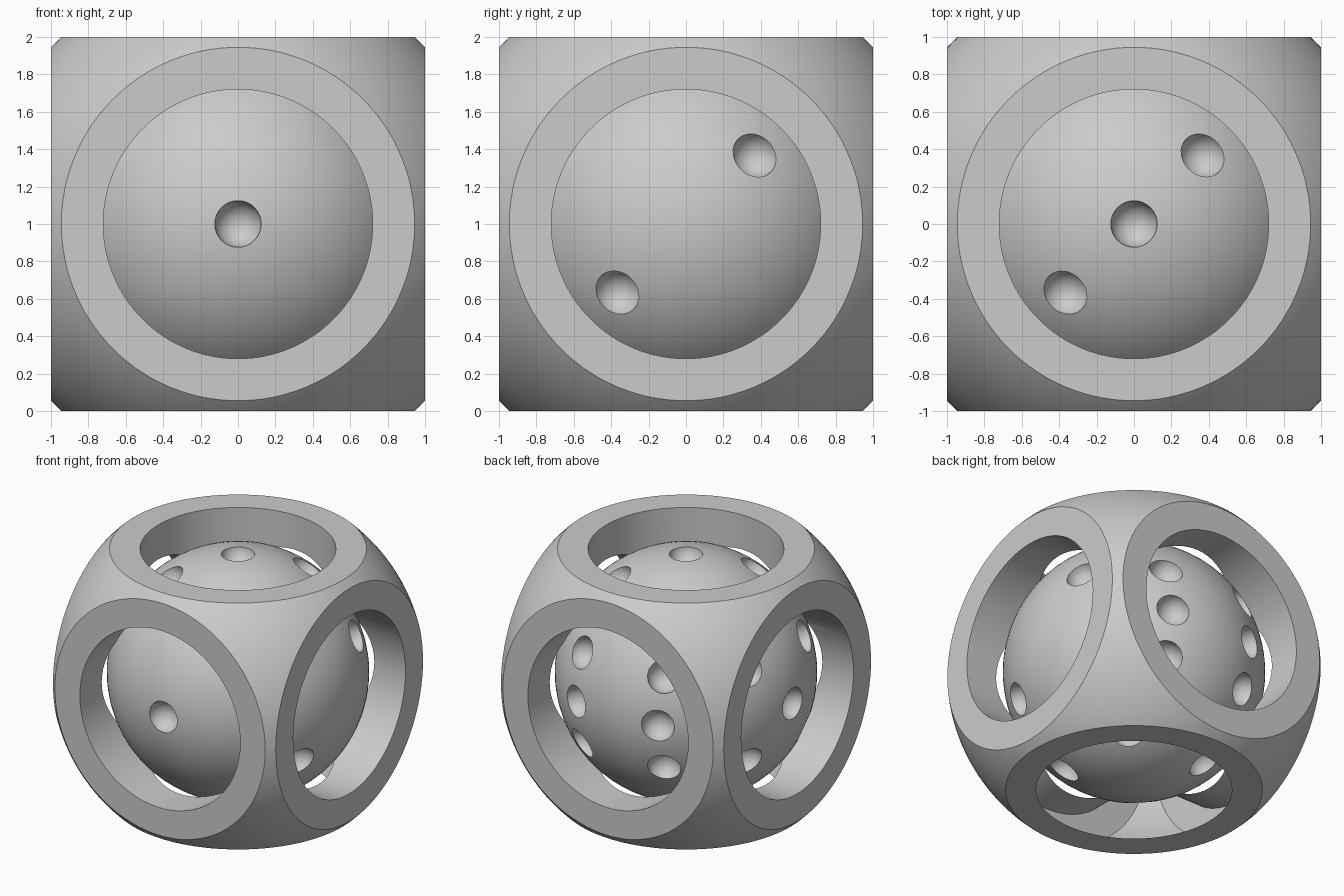
import bpy
import bmesh
from math import pi, sqrt
from mathutils import Matrix, Vector

old = bpy.data.objects.get("Cube")
if old:
    bpy.data.objects.remove(old, do_unlink=True)

CENTRE = Vector((0, 0, 1))
SHELL_R = 1.376     # rounding sphere of the outer die
HOLE_R = 0.72       # round window in each face
BALL_R = 0.965
PIP_R = 0.125
PIP_STEP = 0.37     # pip spacing on each face

grey = bpy.data.materials.new("plain_grey")
grey.use_nodes = True
colour = (0.6, 0.6, 0.6, 1)
grey.diffuse_color = colour
grey.node_tree.nodes["Principled BSDF"].inputs["Base Color"].default_value = colour


def make_object(name, bm):
    mesh = bpy.data.meshes.new(name)
    bm.to_mesh(mesh)
    bm.free()
    mesh.materials.append(grey)
    obj = bpy.data.objects.new(name, mesh)
    obj.location = CENTRE
    bpy.context.collection.objects.link(obj)
    return obj


def add_sphere(bm, radius, segments, place=Vector()):
    bmesh.ops.create_uvsphere(bm, u_segments=segments, v_segments=segments // 2,
                              radius=radius, matrix=Matrix.Translation(place))


def boolean(target, cutter, operation):
    """Apply a boolean and discard the cutter."""
    cutter.hide_render = True
    mod = target.modifiers.new(operation, "BOOLEAN")
    mod.operation = operation
    mod.solver = "EXACT"
    mod.object = cutter
    bpy.context.view_layer.objects.active = target
    bpy.ops.object.modifier_apply(modifier=mod.name)
    bpy.data.objects.remove(cutter, do_unlink=True)


def smooth(obj):
    bpy.ops.object.select_all(action="DESELECT")
    obj.select_set(True)
    bpy.context.view_layer.objects.active = obj
    bpy.ops.object.shade_smooth_by_angle(angle=pi / 6)


# Outer die: a cube rounded by a sphere
bm = bmesh.new()
add_sphere(bm, SHELL_R, 128)
shell = make_object("outer_die_shell", bm)
bm = bmesh.new()
bmesh.ops.create_cube(bm, size=2)
boolean(shell, make_object("cube_cutter", bm), "INTERSECT")

# Round windows bored through along all three axes
for axis in "XYZ":
    bm = bmesh.new()
    turn = Matrix.Rotation(pi / 2, 4, {"X": "Y", "Y": "X", "Z": "Z"}[axis])
    bmesh.ops.create_cone(bm, cap_ends=True, segments=128, radius1=HOLE_R,
                          radius2=HOLE_R, depth=3, matrix=turn)
    boolean(shell, make_object("bore_cutter", bm), "DIFFERENCE")
smooth(shell)

# Inner ball with round pips
bm = bmesh.new()
add_sphere(bm, BALL_R, 96)
ball = make_object("inner_pip_ball", bm)

diagonal = [(-1, -1), (1, 1)]
corners = diagonal + [(-1, 1), (1, -1)]
middle = [(0, 0)]
# Each face: outward direction, its two in-plane axes, pip layout
X, Y, Z = Vector((1, 0, 0)), Vector((0, 1, 0)), Vector((0, 0, 1))
faces = [
    (-Y, X, Z, middle),
    (X, Y, Z, diagonal),
    (Z, X, Y, diagonal + middle),
    (-Z, X, Y, corners),
    (-X, Y, Z, corners + middle),
    (Y, X, Z, corners + [(-1, 0), (1, 0)]),
]
bm = bmesh.new()
for out, across, up, layout in faces:
    for a, b in layout:
        flat = across * a * PIP_STEP + up * b * PIP_STEP
        depth = sqrt(BALL_R ** 2 - flat.length_squared)
        add_sphere(bm, PIP_R, 32, flat + out * depth)
boolean(ball, make_object("pip_cutter", bm), "DIFFERENCE")
smooth(ball)
